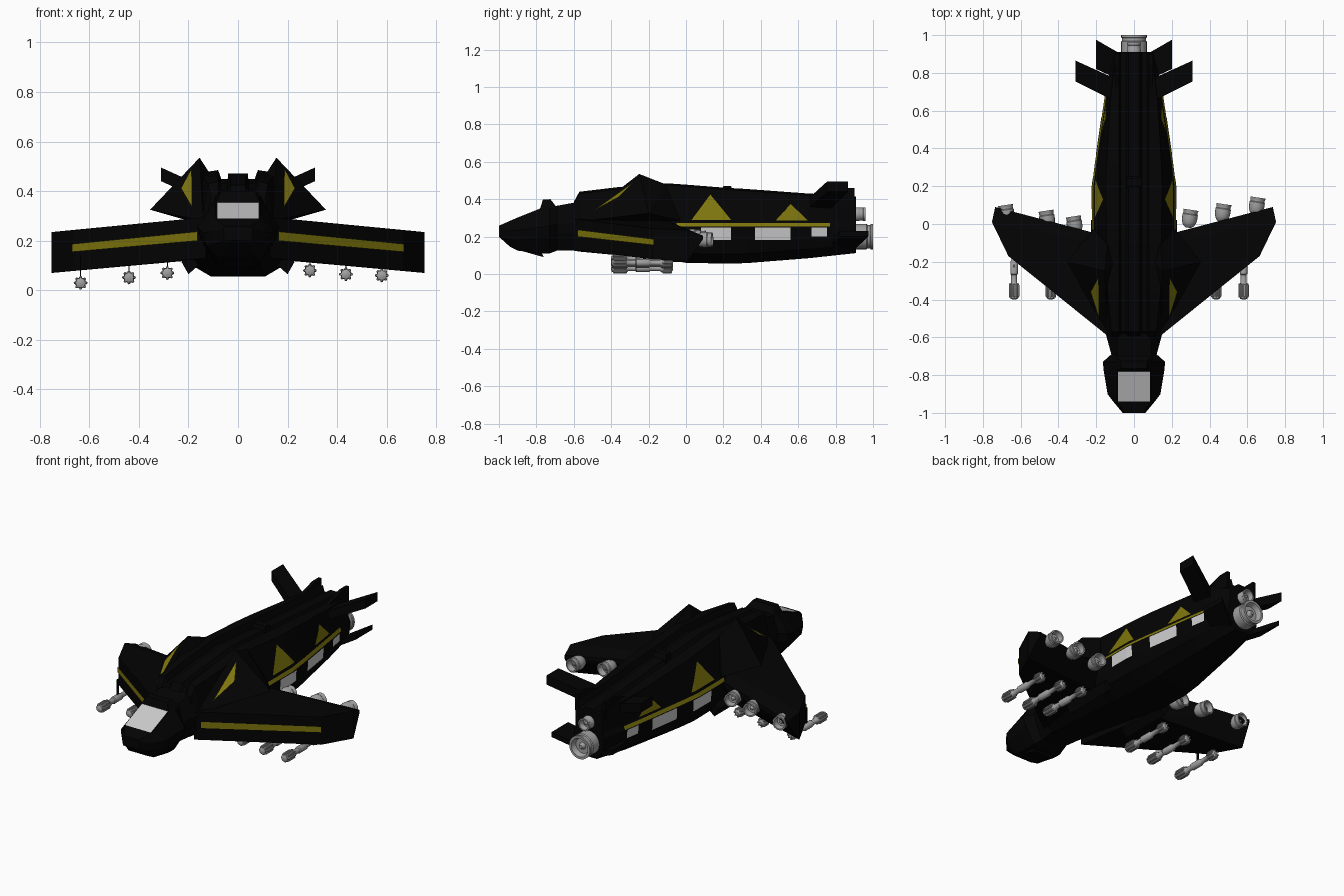
import bpy, bmesh, math
from mathutils import Vector, Matrix
from mathutils.bvhtree import BVHTree

if "Cube" in bpy.data.objects:
    bpy.data.objects.remove(bpy.data.objects["Cube"])


def material(name, rgb):
    m = bpy.data.materials.new(name)
    m.diffuse_color = (*rgb, 1)
    m.use_nodes = True
    m.node_tree.nodes["Principled BSDF"].inputs["Base Color"].default_value = m.diffuse_color
    return m


BLACK = material("black_paint", (0.001, 0.001, 0.001))
YELLOW = material("yellow_paint", (0.21, 0.18, 0.004))
WHITE = material("pale_glass", (0.8, 0.8, 0.8))
METAL = material("metal", (0.36, 0.36, 0.36))


def finish(name, bm, mat, smooth=False):
    bmesh.ops.recalc_face_normals(bm, faces=bm.faces)
    me = bpy.data.meshes.new(name)
    bm.to_mesh(me)
    bm.free()
    me.materials.append(mat)
    ob = bpy.data.objects.new(name, me)
    bpy.context.collection.objects.link(ob)
    if smooth:
        bpy.ops.object.select_all(action='DESELECT')
        ob.select_set(True)
        bpy.context.view_layer.objects.active = ob
        bpy.ops.object.shade_smooth_by_angle(angle=math.radians(35))
    return ob


def bridge(bm, rings, caps=True):
    n = len(rings[0])
    for a, b in zip(rings, rings[1:]):
        for i in range(n):
            bm.faces.new((a[i], a[(i + 1) % n], b[(i + 1) % n], b[i]))
    if caps:
        bm.faces.new(rings[0])
        bm.faces.new(rings[-1])


def loft(name, sections, mat):
    """sections: (y, half profile of (x, z) from top centre to bottom centre)"""
    bm = bmesh.new()
    rings = []
    for y, half in sections:
        ring = half + [(-x, z) for x, z in reversed(half) if x > 0]
        rings.append([bm.verts.new((x, y, z)) for x, z in ring])
    bridge(bm, rings)
    return finish(name, bm, mat)


def hull(name, pts, mat, side=1):
    bm = bmesh.new()
    for x, y, z in pts:
        bm.verts.new((x * side, y, z))
    bmesh.ops.convex_hull(bm, input=bm.verts)
    bmesh.ops.dissolve_limit(bm, angle_limit=0.02, verts=bm.verts, edges=bm.edges)
    return finish(name, bm, mat)


def panel(name, polys, mat):
    bm = bmesh.new()
    for poly in polys:
        bm.faces.new([bm.verts.new(p) for p in poly])
    return finish(name, bm, mat)


def lathe(name, profile, pos, mat=METAL, n=16, yaw=0):
    """profile of (radius, y) spun about the y axis"""
    bm = bmesh.new()
    rings = [[bm.verts.new((r * math.cos(i * math.tau / n), y, r * math.sin(i * math.tau / n)))
              for i in range(n)] for r, y in profile]
    bridge(bm, rings)
    bmesh.ops.transform(bm, matrix=Matrix.Translation(pos) @ Matrix.Rotation(yaw, 4, 'Z'), verts=bm.verts)
    return finish(name, bm, mat, True)


# Main fuselage: ridged spine, sloping upper walls, upright window band, flat belly
def body(w, s, t, b):
    return [(0, t - .015), (.03, t - .015), (.042, t - .035), (.068, t - .035), (.08, t), (s, t - .01),
            (w - .012, .28), (w, .25), (w - .004, .18), (w * .88, b + .05), (w * .5, b), (0, b)]


fuselage = loft("fuselage", [(y, body(*v)) for y, *v in (
    (-.6, .14, .11, .385, .125), (-.57, .155, .12, .44, .12), (-.36, .18, .14, .465, .1),
    (-.1, .215, .145, .485, .075), (0, .22, .145, .478, .06), (.2, .22, .15, .462, .056),
    (.32, .205, .145, .455, .058), (.66, .155, .125, .43, .085), (.78, .135, .11, .425, .098),
    (.91, .1, .088, .415, .112))], BLACK)


# Head and neck
def head(w, t, b):
    m = (t + b) / 2
    return [(0, t), (min(.09, w * .8), t), (w, m + .02), (w * .92, m - .03), (w * .55, b), (0, b)]


loft("head", [(y, head(*v)) for y, *v in (
    (-1, .06, .258, .2), (-.94, .11, .285, .145), (-.9, .14, .302, .125), (-.78, .16, .35, .11),
    (-.73, .165, .365, .11), (-.69, .12, .365, .125), (-.58, .15, .385, .125))], BLACK)
panel("windshield", [[(-.085, -.94, .289), (.085, -.94, .289), (.085, -.78, .355), (-.085, -.78, .355)]], WHITE)
hull("cockpit_hood", [(x * s, y, z) for s in (1, -1) for x, y, z in (
    (.09, -.78, .35), (.07, -.765, .398), (.07, -.725, .4), (.1, -.69, .355))], BLACK)
hull("chin_fin", [(x, y, z) for x in (-.06, .06) for y, z in (
    (-.92, .135), (-.76, .09), (-.78, .13))], BLACK)
hull("spine_sensor", [(x, y, z) for x in (-.04, .04) for y, z in (
    (.19, .42), (.2, .472), (.24, .472), (.26, .42))], BLACK)

# Side markings and windows are projected onto the fuselage wall
bm = bmesh.new()
bm.from_mesh(fuselage.data)
tree = BVHTree.FromBMesh(bm)
bm.free()


def on_wall(y, z, side):
    hit = tree.ray_cast(Vector((side, y, z)), Vector((-side, 0, 0)))[0]
    return (hit.x + side * .004, y, z)


def strip(y0, y1, z0, z1):
    ys = [y0] + [y for y in (0, .2, .32, .66) if y0 < y < y1] + [y1]
    return [[(a, z0), (b, z0), (b, z1), (a, z1)] for a, b in zip(ys, ys[1:])]


MARKS = [("side_window_front", strip(.08, .24, .182, .25), WHITE),
         ("side_window_middle", strip(.37, .56, .182, .25), WHITE),
         ("side_window_rear", strip(.67, .755, .2, .25), WHITE),
         ("side_stripe", strip(-.05, .77, .254, .274), YELLOW),
         ("side_triangle_front", [[(.03, .29), (.2, .29), (.2, .34), (.13, .425)],
                                  [(.2, .29), (.24, .29), (.2, .34)]], YELLOW),
         ("side_triangle_rear", [[(.48, .287), (.65, .287), (.56, .375)]], YELLOW)]

MISSILES = {1: ((.29, .08), (.435, .065), (.58, .06)), -1: ((.285, .07), (.44, .052), (.635, .03))}
ENGINES = {1: ((.29, 0), (.465, .03), (.645, .065)), -1: ((.31, -.035), (.455, -.005), (.67, .025))}

for side, tag in ((1, "right"), (-1, "left")):
    for name, polys, mat in MARKS:
        panel(f"{tag}_{name}", [[on_wall(y, z, side) for y, z in p] for p in polys], mat)

    # Wing: deep blunt leading edge, thin trailing edge
    hull(f"{tag}_wing", [
        (.13, -.6, .295), (.13, -.6, .13), (.665, -.17, .242), (.665, -.17, .078),
        (.752, .01, .235), (.752, .01, .07), (.735, .09, .205), (.735, .09, .185),
        (.2, -.1, .285), (.2, -.1, .12), (.2, -.05, .25), (.2, -.05, .22)], BLACK, side)

    def edge(x, z):
        return (side * (x + .004), -.6 + (x - .13) * .804 - .005, z)
    panel(f"{tag}_wing_stripe", [[edge(.16, .2), edge(.665, .155), edge(.665, .187), edge(.16, .237)]], YELLOW)

    # Shoulder crest overhanging the wing root
    hull(f"{tag}_shoulder_crest", [
        (.14, -.58, .28), (.155, -.25, .535), (.355, -.2, .325), (.14, -.36, .43),
        (.1, -.2, .45), (.14, -.11, .48), (.215, -.03, .285), (.15, -.03, .285)], BLACK, side)
    panel(f"{tag}_crest_mark", [[(side * x, y, z) for x, y, z in (
        (.185, -.5, .335), (.23, -.36, .412), (.187, -.28, .492))]], YELLOW)

    # Belly skid, upper, upright and lower tail fins
    hull(f"{tag}_belly_skid", [(x, y, z) for y in (-.3, .02) for x, z in (
        (.16, .1), (.2, .065), (.228, .115), (.19, .15))], BLACK, side)
    hull(f"{tag}_upper_tail_fin", [(x, y, z + d) for d in (0, .055) for x, y, z in (
        (.1, .65, .345), (.1, .77, .345), (.31, .755, .44), (.31, .865, .44))], BLACK, side)
    hull(f"{tag}_upright_tail_fin", [(x, y, z) for x in (.08, .1) for y, z in (
        (.7, .42), (.84, .46), (.9, .46), (.9, .36))], BLACK, side)
    hull(f"{tag}_lower_tail_fin", [(x, y, z + d) for d in (0, .03) for x, y, z in (
        (.07, .76, .13), (.07, .9, .13), (.2, .82, .2), (.2, .975, .2))], BLACK, side)

    # Wing thrusters
    for i, (x, y) in enumerate(ENGINES[side]):
        lathe(f"{tag}_thruster_{i + 1}", [
            (.015, -.02), (.03, -.008), (.038, .01), (.041, .03), (.041, .05), (.038, .054), (.038, .066),
            (.04, .07), (.04, .076), (.032, .076), (.026, .045), (.012, .045), (.006, .06)],
            (side * x, y, .215 - .05 * x), yaw=-side * .15)

    # Missiles with rod clusters around head and tail, on thin pylons
    for i, (x, z) in enumerate(MISSILES[side]):
        p = (side * x, 0, z)
        lathe(f"{tag}_missile_{i + 1}", [
            (.008, -.4), (.02, -.395), (.022, -.32), (.015, -.31), (.015, -.27), (.02, -.265), (.02, -.2),
            (.014, -.19), (.014, -.14), (.021, -.13), (.021, -.08), (.01, -.07)], p, n=12)
        for k in range(8):
            a = k * math.tau / 8
            q = (p[0] + .022 * math.cos(a), 0, z + .022 * math.sin(a))
            for part, y0, y1 in (("head", -.39, -.315), ("tail", -.125, -.075)):
                lathe(f"{tag}_missile_{i + 1}_{part}_rod_{k + 1}", [
                    (.003, y0), (.006, y0 + .008), (.006, y1 - .008), (.003, y1)], q, n=8)
        hull(f"{tag}_pylon_{i + 1}", [(x + d, y, h) for d in (-.002, .002) for y, h in (
            (-.23, z), (-.215, z), (-.23, .14), (-.215, .14))], BLACK, side)


# Tail engines
def nozzle(r, y0, y1):
    return [(r * .7, y0), (r, y0 + .02), (r, y1 - .035), (r * .93, y1 - .03), (r * .93, y1 - .015),
            (r, y1 - .012), (r, y1), (r * .8, y1), (r * .65, y1 - .03), (r * .3, y1 - .03), (r * .15, y1 - .01)]


lathe("main_tail_engine", nozzle(.068, .89, 1), (0, 0, .2), n=24)
lathe("upper_tail_engine", nozzle(.037, .88, .96), (0, 0, .32), n=20)
